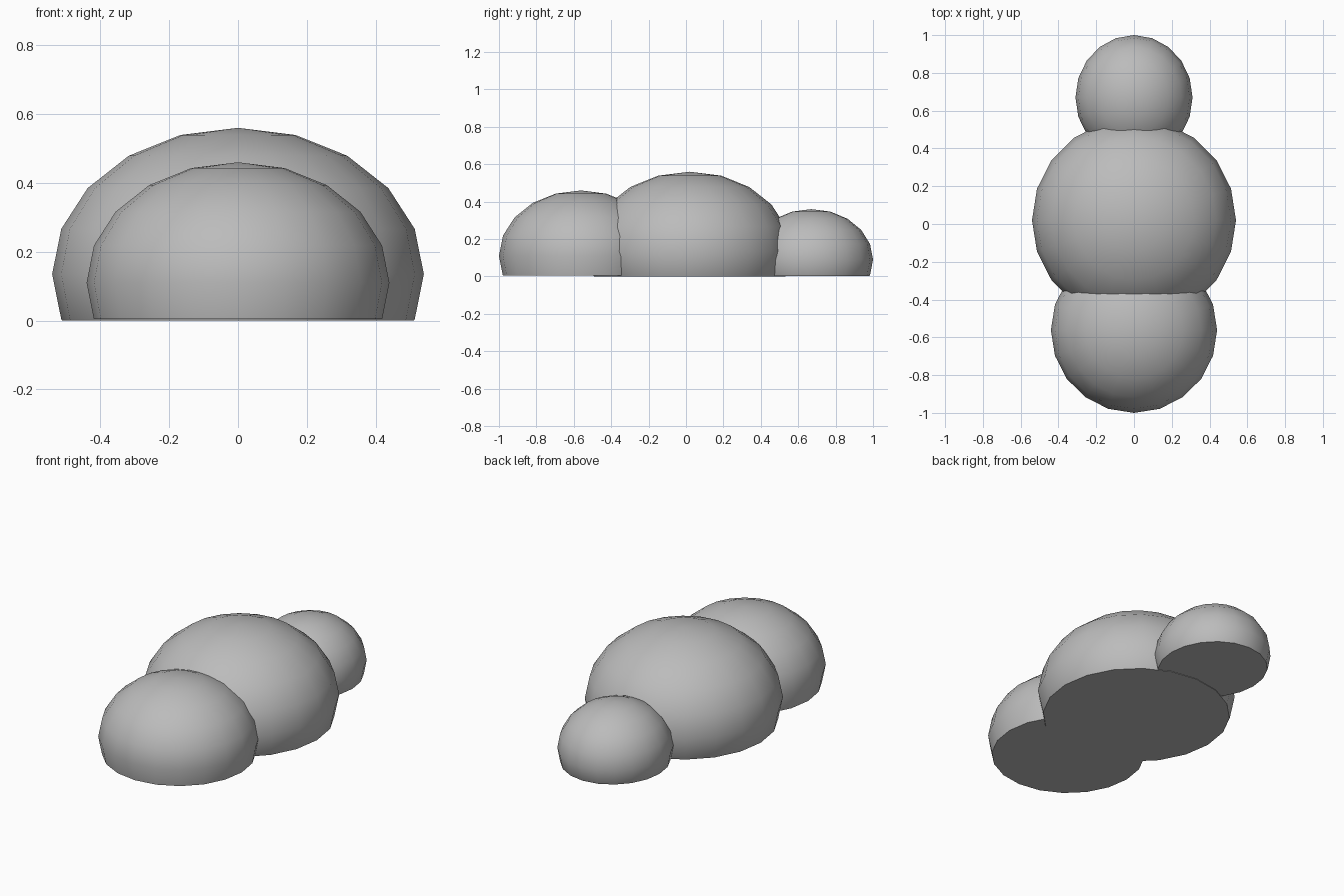
import bpy, bmesh
from mathutils import Matrix

if "Cube" in bpy.data.objects:
    bpy.data.objects.remove(bpy.data.objects["Cube"])

grey = bpy.data.materials.new("mid_grey")
grey.diffuse_color = (0.5, 0.5, 0.5, 1)
grey.use_nodes = True
grey.node_tree.nodes["Principled BSDF"].inputs["Base Color"].default_value = grey.diffuse_color


def mound(name, y, z, radii, base):
    """Flattened ball, sliced flat and capped at the base height."""
    bm = bmesh.new()
    bmesh.ops.create_uvsphere(bm, u_segments=20, v_segments=10, radius=1)
    bm.transform(Matrix.Translation((0, y, z)) @ Matrix.Diagonal((*radii, 1)))
    cut = bmesh.ops.bisect_plane(
        bm, geom=bm.verts[:] + bm.edges[:] + bm.faces[:],
        plane_co=(0, 0, base), plane_no=(0, 0, 1), clear_inner=True)
    rim = [e for e in cut["geom_cut"] if isinstance(e, bmesh.types.BMEdge)]
    bmesh.ops.contextual_create(bm, geom=rim)
    bmesh.ops.recalc_face_normals(bm, faces=bm.faces[:])
    # Smooth dome, flat underside with a crisp rim
    for f in bm.faces:
        f.smooth = abs(f.normal.z + 1) > 0.001
    for e in bm.edges:
        if any(not f.smooth for f in e.link_faces):
            e.smooth = False
    mesh = bpy.data.meshes.new(name)
    bm.to_mesh(mesh)
    bm.free()
    mesh.materials.append(grey)
    obj = bpy.data.objects.new(name, mesh)
    bpy.context.collection.objects.link(obj)


# Three overlapping mounds in a row along y
mound("middle_mound", 0.02, 0.135, (0.54, 0.54, 0.425), 0.0)
mound("front_mound", -0.562, 0.11, (0.44, 0.438, 0.35), 0.004)
mound("back_mound", 0.67, 0.09, (0.31, 0.33, 0.27), 0.002)
